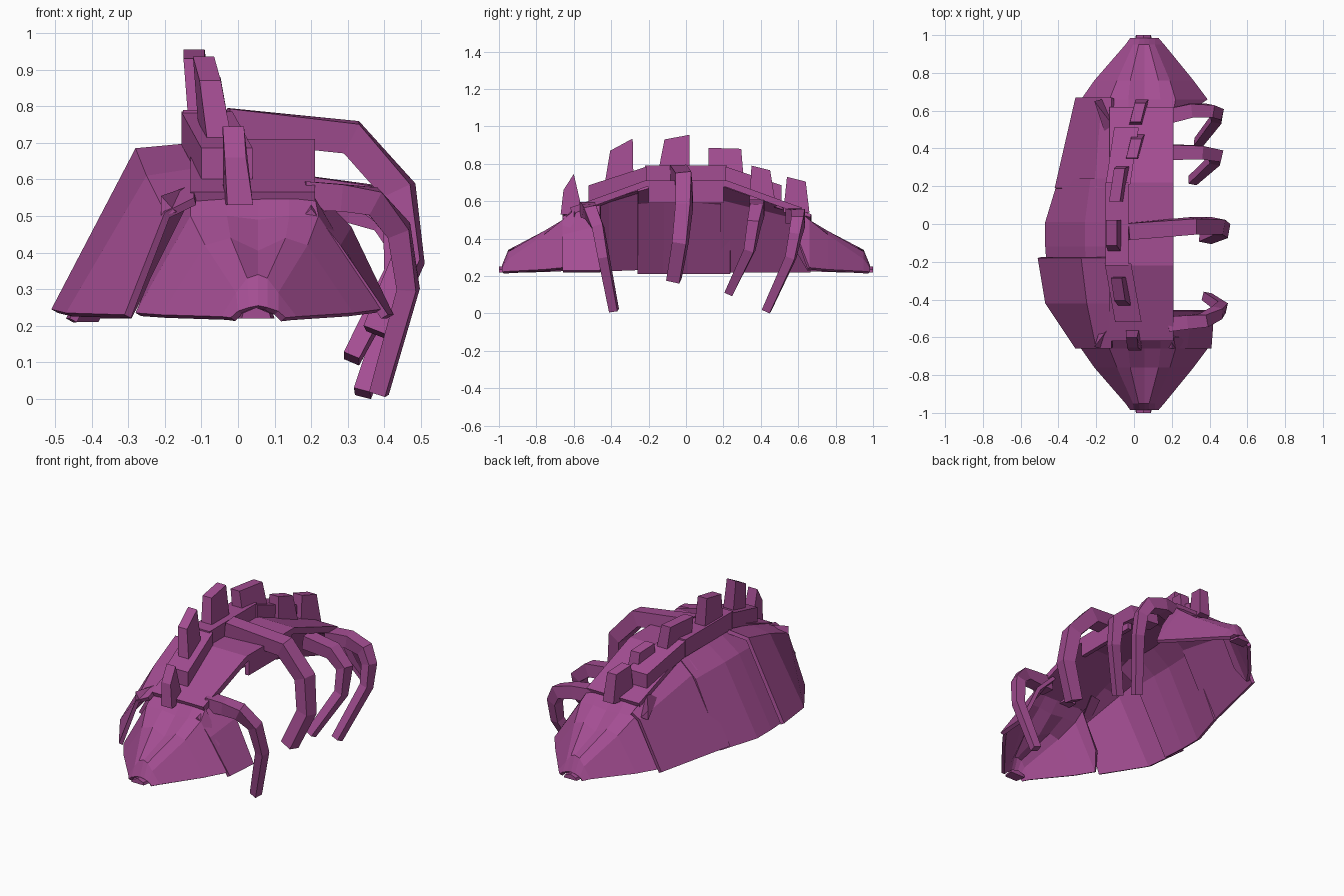
import bpy, bmesh
from mathutils import Vector

mat = bpy.data.materials.new("purple")
mat.diffuse_color = (0.37, 0.075, 0.29, 1)


def finish(name, bm, thickness=0):
    bmesh.ops.recalc_face_normals(bm, faces=bm.faces)
    me = bpy.data.meshes.new(name)
    bm.to_mesh(me)
    bm.free()
    ob = bpy.data.objects.new(name, me)
    bpy.context.collection.objects.link(ob)
    me.materials.append(mat)
    if thickness:
        # sheets thicken towards the hollow inside
        up = sum(p.normal.z * p.area for p in me.polygons)
        mod = ob.modifiers.new("thickness", 'SOLIDIFY')
        mod.thickness = thickness
        mod.offset = -1 if up > 0 else 1
    return ob


def loft(name, rows, closed=False, thickness=0):
    bm = bmesh.new()
    vs = [[bm.verts.new(p) for p in r] for r in rows]
    n = len(rows[0])
    for a, b in zip(vs, vs[1:]):
        for i in range(n if closed else n - 1):
            j = (i + 1) % n
            bm.faces.new((a[i], a[j], b[j], b[i]))
    if closed:
        bm.faces.new(vs[0])
        bm.faces.new(vs[-1])
    return finish(name, bm, thickness)


def sections(name, spec, thickness=0.022):
    # each section: y, then (x, z) points from the left rim upward
    return loft(name, [[(x, y, z) for x, z in pts] for y, pts in spec], thickness=thickness)


# central left wall, bowed outward
sections("centre_wall", [
    (-0.26, [(-0.46, 0.22), (-0.25, 0.60), (-0.12, 0.67)]),
    (-0.12, [(-0.47, 0.22), (-0.26, 0.61), (-0.12, 0.71)]),
    (0.01, [(-0.47, 0.22), (-0.26, 0.61), (-0.12, 0.71)]),
    (0.24, [(-0.40, 0.22), (-0.23, 0.59), (-0.12, 0.69)])])

# front and back left wall plates
sections("front_left_plate", [
    (-0.18, [(-0.51, 0.245), (-0.28, 0.685), (-0.12, 0.70)]),
    (-0.42, [(-0.47, 0.235), (-0.25, 0.61), (-0.12, 0.63)]),
    (-0.66, [(-0.31, 0.23), (-0.20, 0.51), (-0.12, 0.55)])])
sections("back_left_plate", [
    (0.19, [(-0.42, 0.23), (-0.21, 0.62), (-0.12, 0.70)]),
    (0.67, [(-0.31, 0.23), (-0.17, 0.50), (-0.12, 0.53)])])

# right front plate
sections("front_right_plate", [
    (-0.66, [(0.20, 0.52), (0.28, 0.42), (0.41, 0.23)]),
    (-0.46, [(0.20, 0.58), (0.31, 0.47), (0.425, 0.23)])])

# roof strip and the downturned right edge at its centre
sections("roof", [(y, [(-0.13, z), (0.21, z)]) for y, z in
                  [(-0.62, 0.565), (-0.22, 0.71), (0.22, 0.71), (0.62, 0.565)]], 0.035)
loft("roof_side_rim", [[(0.185, y, 0.59), (0.21, y, 0.59), (0.21, y, 0.70), (0.185, y, 0.70)]
                       for y in (-0.2, 0.2)], True)

# end caps with a creased top, nose nub and side fins
for s, label in ((-1, "front"), (1, "back")):
    sections(label + "_cap", [
        (0.60 * s, [(-0.24, 0.33), (-0.13, 0.55), (-0.03, 0.56), (0.055, 0.56), (0.14, 0.56), (0.21, 0.55), (0.30, 0.40)]),
        (0.66 * s, [(-0.28, 0.235), (-0.13, 0.50), (-0.03, 0.50), (0.055, 0.49), (0.14, 0.50), (0.22, 0.50), (0.39, 0.245)]),
        (0.76 * s, [(-0.21, 0.23), (-0.09, 0.42), (-0.02, 0.44), (0.055, 0.405), (0.13, 0.44), (0.19, 0.42), (0.315, 0.235)]),
        (0.95 * s, [(-0.045, 0.225), (-0.005, 0.29), (0.025, 0.33), (0.055, 0.34), (0.08, 0.33), (0.11, 0.29), (0.16, 0.225)]),
        (0.985 * s, [(-0.02, 0.222), (0.0, 0.24), (0.03, 0.25), (0.055, 0.255), (0.08, 0.25), (0.11, 0.24), (0.13, 0.222)])], 0.02)
    loft(label + "_nose", [[(0.05 + dx * w, y * s, z) for dx, z in
                            ((-1, 0.22), (-0.9, 0.235), (0, 0.25), (0.9, 0.235), (1, 0.22))]
                           for y, w in ((0.94, 0.05), (1.0, 0.04))], True)
    loft(label + "_side_fin", [[(x, y * s, z) for x, y, z in r] for r in (
        [(-0.21, 0.65, 0.555), (-0.21, 0.65, 0.50), (-0.17, 0.66, 0.51)],
        [(-0.11, 0.52, 0.59), (-0.15, 0.47, 0.56), (-0.09, 0.47, 0.57)])], True)


# crest bases along the ridge: (x, y, top z) of each end
def block(name, a, b, w, h):
    loft(name, [[(x - w, y, z - h), (x + w, y, z - h), (x + w, y, z), (x - w, y, z)]
                for x, y, z in (a, b)], True)


block("crest_base_centre", (-0.09, -0.22, 0.79), (-0.09, 0.22, 0.79), 0.06, 0.1)
block("crest_base_front", (-0.03, -0.52, 0.685), (-0.085, -0.21, 0.785), 0.07, 0.09)
block("crest_base_back", (-0.04, 0.51, 0.685), (-0.085, 0.21, 0.785), 0.065, 0.09)

# crest spikes: base (x, y, z), top (x, y range), top corner heights, sideways turn
crest = [
    ((0.0, -0.67, -0.55, 0.53), (-0.01, -0.655, -0.60, 0.66, 0.745), -0.1),
    ((-0.055, -0.44, -0.28, 0.66), (-0.085, -0.405, -0.285, 0.87, 0.935), -0.15),
    ((-0.10, -0.15, 0.02, 0.75), (-0.12, -0.115, 0.02, 0.93, 0.955), 0),
    ((-0.065, 0.12, 0.31, 0.70), (-0.09, 0.12, 0.295, 0.885, 0.88), 0.15),
    ((0.005, 0.34, 0.475, 0.61), (-0.0, 0.35, 0.45, 0.79, 0.765), 0.25),
    ((0.025, 0.52, 0.66, 0.54), (0.02, 0.54, 0.64, 0.73, 0.705), 0.25)]
for i, ((x, y0, y1, z), (tx, t0, t1, za, zb), turn) in enumerate(crest):
    rows = []
    for cx, a, b, z0, z1, w in ((x, y0, y1, z, z, 0.035), (tx, t0, t1, za, zb, 0.029)):
        k = turn * (b - a) / 2
        rows.append([(cx - w - k, a, z0), (cx + w - k, a, z0), (cx + w + k, b, z1), (cx - w + k, b, z1)])
    loft(f"crest_spike_{i + 1}", rows, True)


# curved claws swept with a tapering square section, mitred at the bends
def claw(name, pts, r0, r1):
    pts = [Vector(p) for p in pts]
    last = len(pts) - 1
    rows = []
    for i, p in enumerate(pts):
        before = (p - pts[max(i - 1, 0)]).normalized()
        after = (pts[min(i + 1, last)] - p).normalized()
        d = (before + after).normalized()
        miter = 1 / max(0.7, d.dot(after if i < last else before))
        side = d.cross(Vector((0.2, 1, 0))).normalized()
        up = side.cross(d)
        r = r0 + (r1 - r0) * i / last
        rows.append([p + side * a * r * miter + up * b * r
                     for a, b in ((-1, -1), (1, -1), (1, 1), (-1, 1))])
    loft(name, rows, True)


claw("claw_1", [(0.18, -0.53, 0.555), (0.28, -0.52, 0.55), (0.37, -0.51, 0.54), (0.44, -0.47, 0.46),
                (0.465, -0.44, 0.30), (0.385, -0.385, 0.015)], 0.040, 0.023)
claw("claw_2", [(-0.03, -0.04, 0.75), (0.31, -0.01, 0.715), (0.44, -0.01, 0.57),
                (0.465, -0.03, 0.38), (0.38, -0.065, 0.18)], 0.044, 0.036)
claw("claw_3", [(0.18, 0.38, 0.57), (0.35, 0.38, 0.55), (0.435, 0.365, 0.48),
                (0.43, 0.34, 0.34), (0.31, 0.23, 0.11)], 0.040, 0.023)
claw("claw_4", [(0.18, 0.57, 0.52), (0.30, 0.60, 0.52), (0.40, 0.60, 0.49), (0.44, 0.585, 0.42),
                (0.44, 0.56, 0.30), (0.34, 0.43, 0.015)], 0.040, 0.023)
